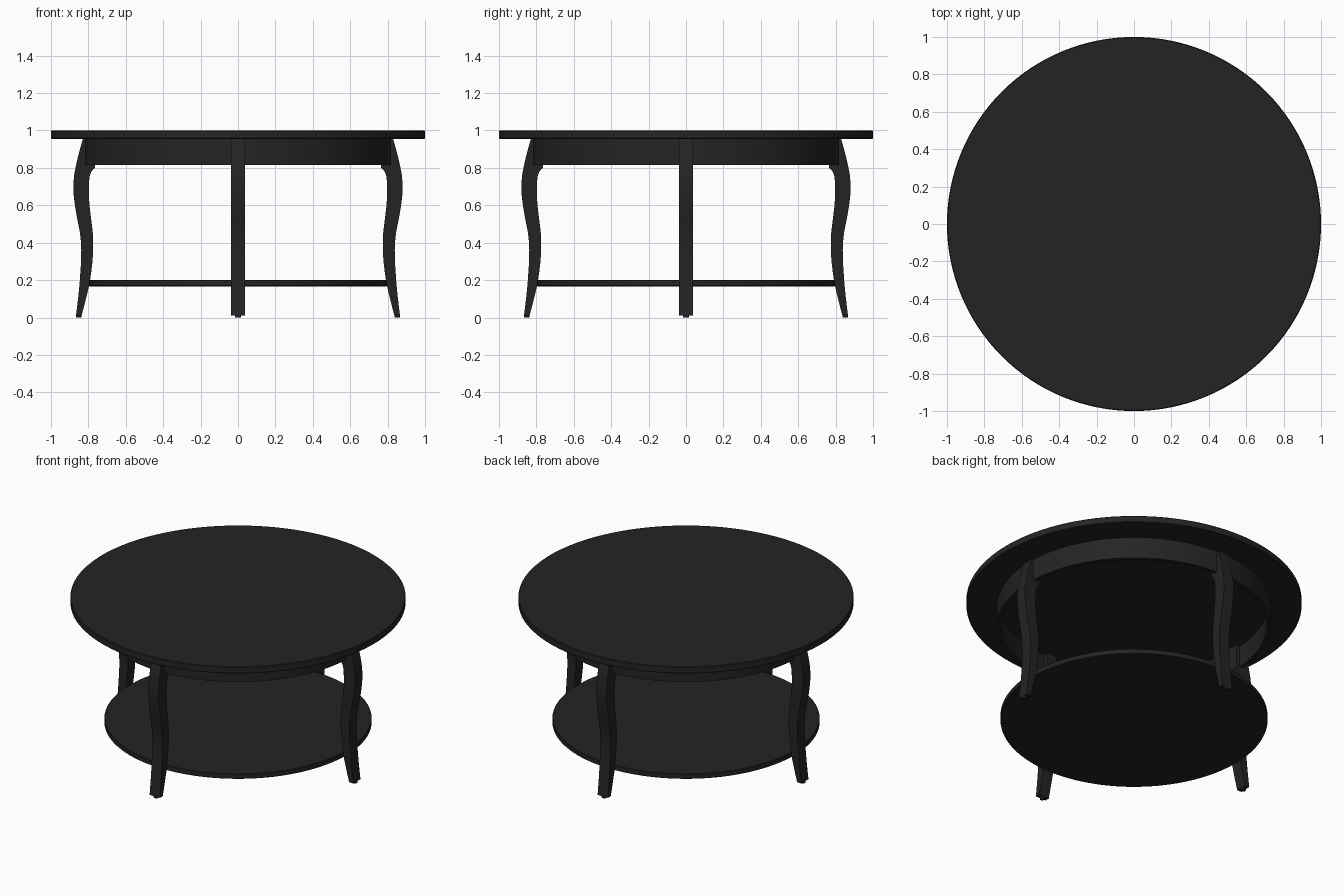
import bpy, bmesh, math
from mathutils import Matrix

if "Cube" in bpy.data.objects:
    bpy.data.objects.remove(bpy.data.objects["Cube"])

black = bpy.data.materials.new("black_paint")
black.diffuse_color = (0.0175, 0.0175, 0.0175, 1)
black.use_nodes = True
black.node_tree.nodes["Principled BSDF"].inputs["Base Color"].default_value = black.diffuse_color


def finish(name, bm):
    bmesh.ops.recalc_face_normals(bm, faces=bm.faces)
    me = bpy.data.meshes.new(name)
    bm.to_mesh(me)
    bm.free()
    me.materials.append(black)
    me.shade_smooth()
    me.set_sharp_from_angle(angle=math.radians(30))
    ob = bpy.data.objects.new(name, me)
    bpy.context.collection.objects.link(ob)
    return ob


def lathe(name, profile, n=128, closed=False):
    """Revolve (radius, z) points about z."""
    bm = bmesh.new()
    rings = []
    for r, z in profile:
        rings.append([bm.verts.new((r * math.cos(2 * math.pi * i / n),
                                    r * math.sin(2 * math.pi * i / n), z)) for i in range(n)])
    pairs = list(zip(rings, rings[1:]))
    if closed:
        pairs.append((rings[-1], rings[0]))
    else:
        bm.faces.new(rings[0])
        bm.faces.new(rings[-1])
    for a, b in pairs:
        for i in range(n):
            j = (i + 1) % n
            bm.faces.new((a[i], a[j], b[j], b[i]))
    return finish(name, bm)


# Round top, apron ring and lower shelf
lathe("table_top", [(0.996, 0.955), (1, 0.959), (1, 0.996), (0.996, 1.0)])
lathe("apron", [(0.817, 0.815), (0.817, 0.956), (0.793, 0.956), (0.793, 0.815)], closed=True)
lathe("lower_shelf", [(0.794, 0.167), (0.797, 0.17), (0.797, 0.197), (0.794, 0.2)])

# Curved leg profile: (z, inner radius, outer radius)
LEG = [(0.956, 0.765, 0.829), (0.90, 0.765, 0.845), (0.85, 0.765, 0.858),
       (0.80, 0.765, 0.869), (0.793, 0.774, 0.870), (0.78, 0.784, 0.873),
       (0.76, 0.792, 0.876), (0.73, 0.796, 0.879), (0.69, 0.797, 0.880),
       (0.65, 0.797, 0.878), (0.60, 0.794, 0.872), (0.55, 0.788, 0.864),
       (0.50, 0.782, 0.854), (0.46, 0.777, 0.846), (0.42, 0.774, 0.841),
       (0.36, 0.774, 0.838), (0.30, 0.778, 0.839), (0.24, 0.785, 0.843),
       (0.18, 0.794, 0.847), (0.12, 0.808, 0.853), (0.06, 0.823, 0.860),
       (0.012, 0.836, 0.866)]
HALF = 0.0375


def leg(name, angle):
    bm = bmesh.new()
    rows = [[bm.verts.new(p) for p in ((i, -HALF, z), (o, -HALF, z), (o, HALF, z), (i, HALF, z))]
            for z, i, o in LEG]
    for a, b in zip(rows, rows[1:]):
        for k in range(4):
            m = (k + 1) % 4
            bm.faces.new((a[k], a[m], b[m], b[k]))
    bm.faces.new(rows[0])
    bm.faces.new(rows[-1])
    # small glide under the foot
    bmesh.ops.create_cone(bm, cap_ends=True, segments=20, radius1=0.015, radius2=0.015,
                          depth=0.02, matrix=Matrix.Translation((0.851, 0, 0.01)))
    bm.transform(Matrix.Rotation(angle, 4, 'Z'))
    finish(name, bm)


for i, side in enumerate(("right", "back", "left", "front")):
    leg(side + "_leg", i * math.pi / 2)
